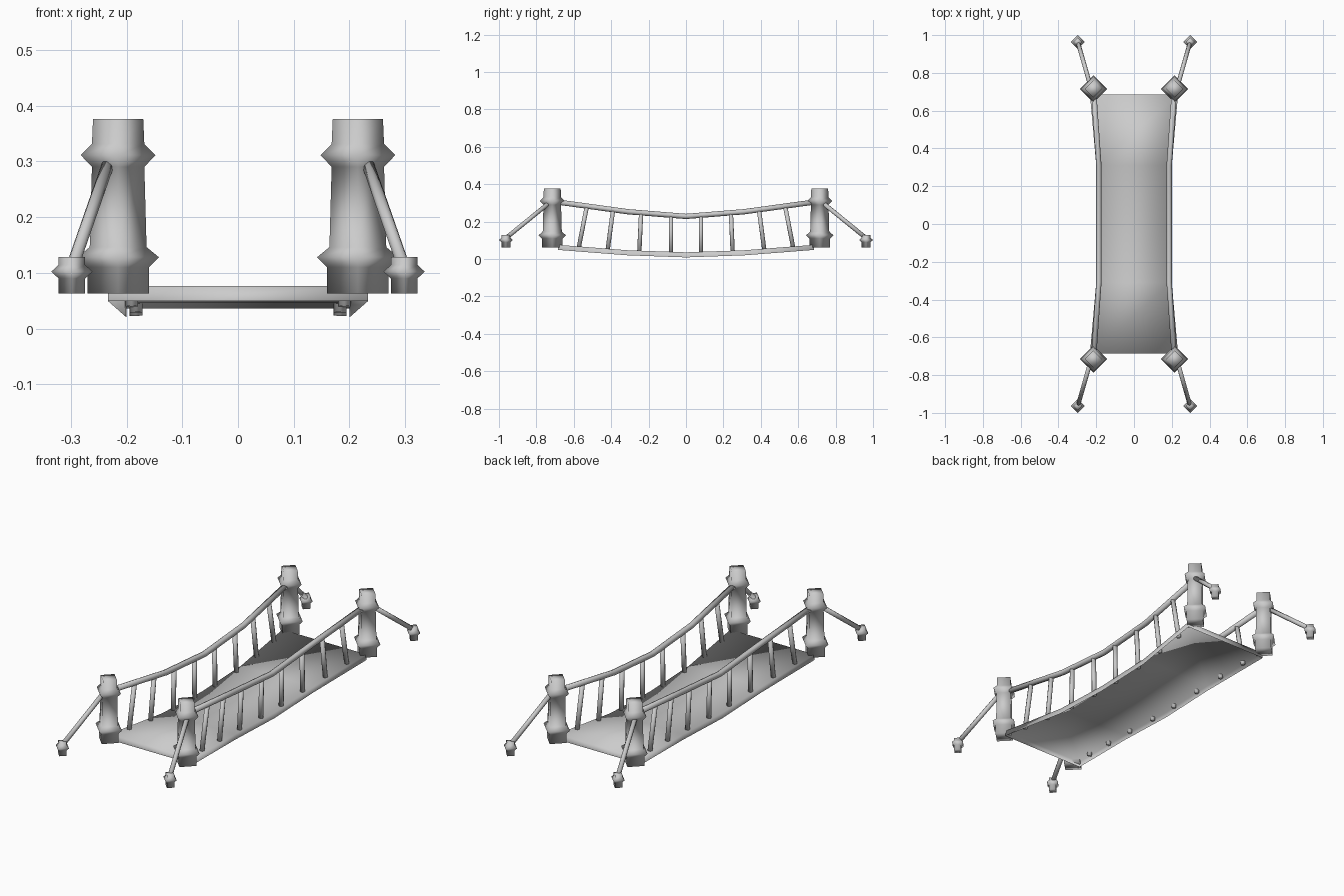
import bpy, bmesh, math
from mathutils import Vector

if "Cube" in bpy.data.objects:
    bpy.data.objects.remove(bpy.data.objects["Cube"], do_unlink=True)

GREY = (0.6, 0.6, 0.6, 1)
mat = bpy.data.materials.new("plain_grey")
mat.use_nodes = True
mat.diffuse_color = GREY
mat.node_tree.nodes["Principled BSDF"].inputs["Base Color"].default_value = GREY


def finish(name, bm, fix_normals=True):
    if fix_normals:
        bmesh.ops.recalc_face_normals(bm, faces=bm.faces)
    for f in bm.faces:
        f.smooth = True
    me = bpy.data.meshes.new(name)
    bm.to_mesh(me)
    bm.free()
    me.materials.append(mat)
    ob = bpy.data.objects.new(name, me)
    bpy.context.collection.objects.link(ob)
    return ob


def skin(bm, rings):
    """Bridge a list of vertex rings and cap both ends."""
    n = len(rings[0])
    for a, b in zip(rings, rings[1:]):
        for i in range(n):
            j = (i + 1) % n
            bm.faces.new((a[i], a[j], b[j], b[i]))
    bm.faces.new(rings[0])
    bm.faces.new(rings[-1])


def turned(name, x, y, profile):
    """Four-sided post with its corners on the axes."""
    bm = bmesh.new()
    dirs = [(1, 0), (0, 1), (-1, 0), (0, -1)]
    skin(bm, [[bm.verts.new((x + r * u, y + r * v, z)) for u, v in dirs] for r, z in profile])
    return finish(name, bm)


def tube(name, path, radius, sides=8):
    """Round bar along a path of points."""
    pts = [Vector(p) for p in path]
    bm = bmesh.new()
    rings = []
    for i, p in enumerate(pts):
        t = (pts[min(i + 1, len(pts) - 1)] - pts[max(i - 1, 0)]).normalized()
        u = t.cross(Vector((1, 0, 0))).normalized()
        v = t.cross(u)
        angles = [math.tau * k / sides for k in range(sides)]
        rings.append([bm.verts.new(p + radius * (u * math.cos(a) + v * math.sin(a))) for a in angles])
    skin(bm, rings)
    return finish(name, bm)


def along(y, stations):
    """Interpolate (y, value) stations, symmetric in y."""
    y = abs(y)
    for (y0, a), (y1, b) in zip(stations, stations[1:]):
        if y <= y1:
            return a + (b - a) * (y - y0) / (y1 - y0)
    return stations[-1][1]


DECK_Z = [(0, 0.036), (0.31, 0.047), (0.685, 0.076)]
DECK_X = [(0, 0.2), (0.31, 0.2), (0.685, 0.233)]
RAIL_Z = [(0, 0.228), (0.31, 0.253), (0.71, 0.308)]
RAIL_X = [(0, 0.186), (0.31, 0.186), (0.71, 0.214)]
SKIRT = 0.027

# Sagging deck: a thin sheet with a skirt all round, open underneath
bm = bmesh.new()
top, low = [], []
for y in (-0.685, -0.31, 0, 0.31, 0.685):
    x, z = along(y, DECK_X), along(y, DECK_Z)
    top.append([bm.verts.new((s * x, y, z)) for s in (-1, 1)])
    low.append([bm.verts.new((s * x, y, z - SKIRT)) for s in (-1, 1)])
for i in range(4):
    bm.faces.new((top[i][0], top[i][1], top[i + 1][1], top[i + 1][0]))
    bm.faces.new((low[i][1], low[i + 1][1], top[i + 1][1], top[i][1]))
    bm.faces.new((low[i + 1][0], low[i][0], top[i][0], top[i + 1][0]))
bm.faces.new((low[0][0], low[0][1], top[0][1], top[0][0]))
bm.faces.new((low[-1][1], low[-1][0], top[-1][0], top[-1][1]))
finish("deck", bm, fix_normals=False)

POST = [(0.055, 0.063), (0.055, 0.11), (0.073, 0.128), (0.051, 0.146), (0.047, 0.29),
        (0.067, 0.311), (0.047, 0.331), (0.045, 0.376)]
STAKE = [(0.024, 0.063), (0.024, 0.09), (0.037, 0.102), (0.024, 0.114), (0.024, 0.128)]

for side, sx in (("left", 1), ("right", -1)):
    # Handrail
    tube(side + "_handrail",
         [(sx * along(y, RAIL_X), y, along(y, RAIL_Z)) for y in (-0.71, -0.31, 0, 0.31, 0.71)], 0.014)
    for end, sy in (("front", -1), ("back", 1)):
        tag = f"{end}_{side}_"
        # Corner post, ground stake and the stay between them
        turned(tag + "post", sx * 0.215, sy * 0.715, POST)
        turned(tag + "stake", sx * 0.298, sy * 0.963, STAKE)
        tube(tag + "stay", [(sx * 0.297, sy * 0.963, 0.112), (sx * 0.233, sy * 0.738, 0.295)], 0.0115)
        # Balusters, leaning outwards towards the ends
        for k, (yt, yb) in enumerate([(0.08, 0.08), (0.24, 0.25), (0.39, 0.42), (0.53, 0.575)]):
            tube(f"{tag}baluster_{k + 1}",
                 [(sx * (along(yb, RAIL_X) - 0.003), sy * yb, along(yb, DECK_Z) - 0.016),
                  (sx * along(yt, RAIL_X), sy * yt, along(yt, RAIL_Z))], 0.0115)
